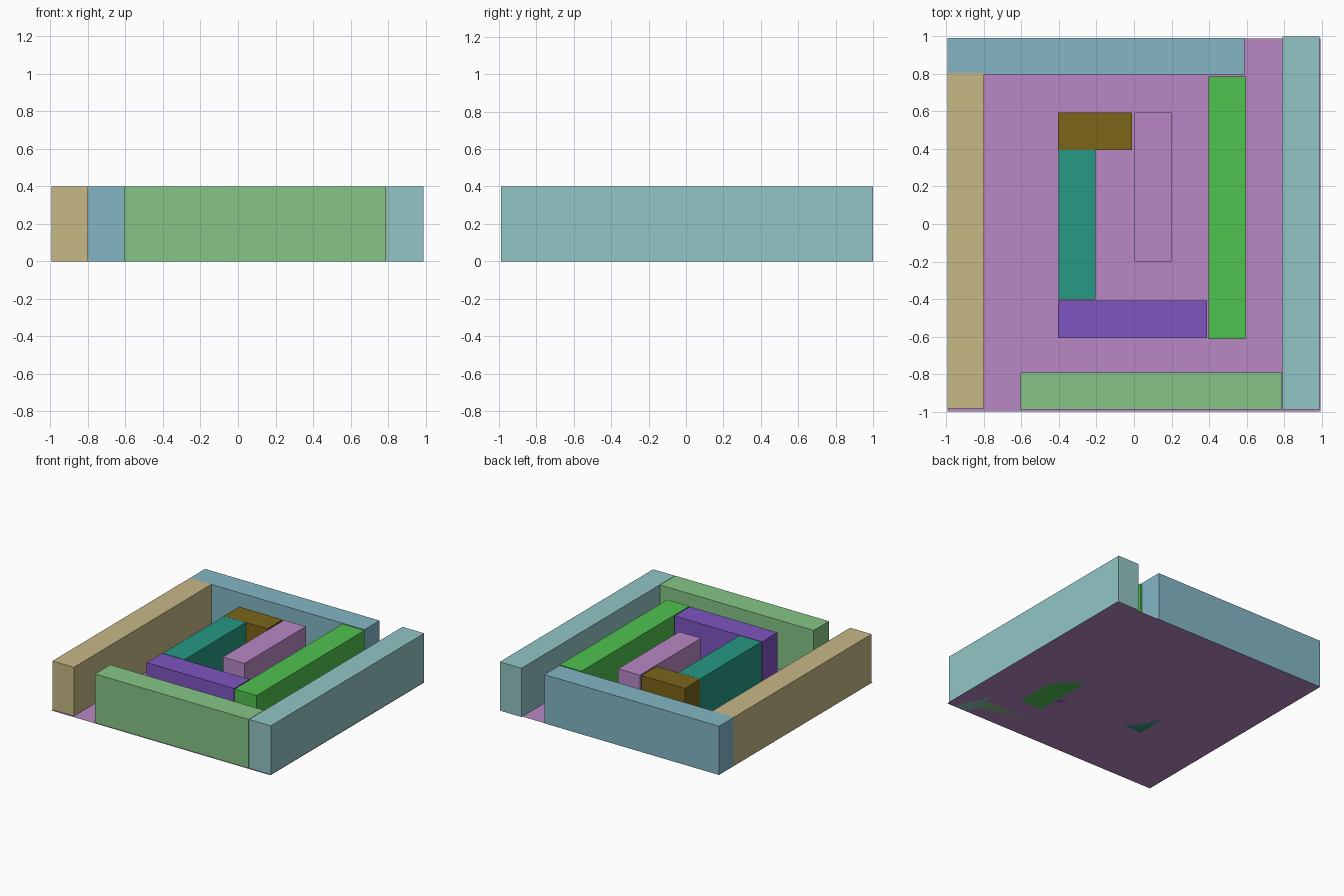
import bpy

if "Cube" in bpy.data.objects:
    bpy.data.objects.remove(bpy.data.objects["Cube"])

HEIGHT = 0.4


def colour(obj, rgb):
    mat = bpy.data.materials.new(obj.name + "_colour")
    mat.diffuse_color = (*rgb, 1)
    mat.use_nodes = True
    mat.node_tree.nodes["Principled BSDF"].inputs["Base Color"].default_value = mat.diffuse_color
    obj.data.materials.append(mat)


def wall(name, x0, x1, y0, y1, rgb):
    bpy.ops.mesh.primitive_cube_add(size=1, location=((x0 + x1) / 2, (y0 + y1) / 2, HEIGHT / 2))
    obj = bpy.context.object
    obj.name = name
    obj.scale = (x1 - x0, y1 - y0, HEIGHT)
    bpy.ops.object.transform_apply(location=False, rotation=False, scale=True)
    colour(obj, rgb)


# Thin floor sheet
bpy.ops.mesh.primitive_plane_add(size=1.99, location=(0, -0.005, 0))
floor = bpy.context.object
floor.name = "floor"
colour(floor, (0.48, 0.25, 0.56))

# Outer maze walls
wall("outer_wall_left", -0.995, -0.80, -0.985, 0.805, (0.57, 0.48, 0.24))
wall("outer_wall_back", -0.995, 0.59, 0.797, 0.993, (0.23, 0.47, 0.56))
wall("outer_wall_right", 0.793, 0.99, -0.988, 1.0, (0.29, 0.56, 0.56))
wall("outer_wall_front", -0.605, 0.79, -0.99, -0.792, (0.24, 0.56, 0.24))

# Inner spiral walls
wall("inner_wall_right", 0.398, 0.597, -0.612, 0.787, (0.08, 0.54, 0.08))
wall("inner_wall_front", -0.405, 0.39, -0.607, -0.407, (0.21, 0.09, 0.53))
wall("inner_wall_left", -0.402, -0.205, -0.402, 0.394, (0.02, 0.32, 0.23))
wall("inner_wall_back", -0.405, -0.01, 0.395, 0.594, (0.20, 0.13, 0.01))
wall("centre_wall", 0.003, 0.20, -0.20, 0.594, (0.48, 0.25, 0.56))
